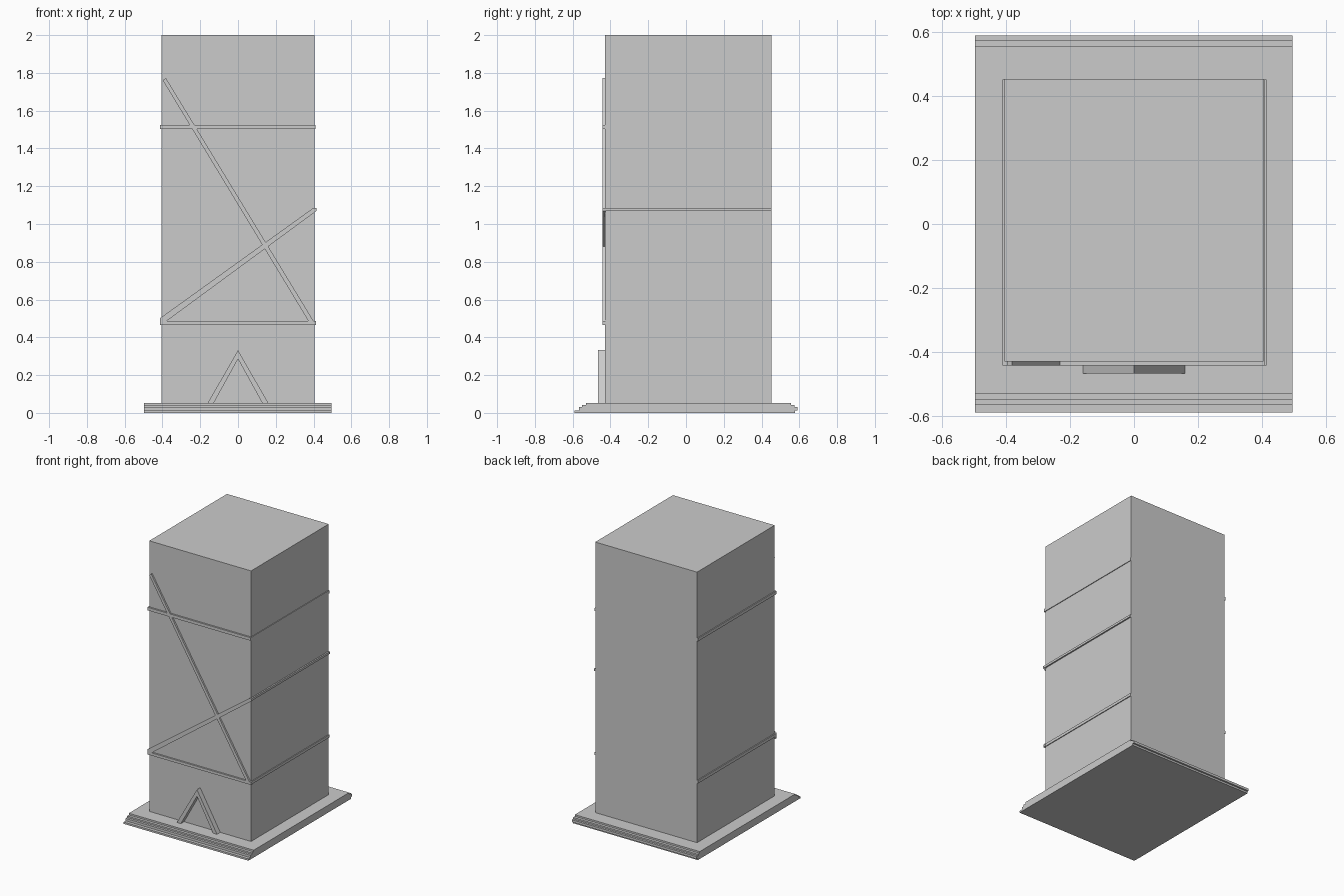
import bpy, bmesh

if "Cube" in bpy.data.objects:
    bpy.data.objects.remove(bpy.data.objects["Cube"])


def make(name, bm):
    bmesh.ops.recalc_face_normals(bm, faces=bm.faces)
    mesh = bpy.data.meshes.new(name)
    bm.to_mesh(mesh)
    bm.free()
    ob = bpy.data.objects.new(name, mesh)
    bpy.context.collection.objects.link(ob)
    return ob


def prism(name, pts, y0, y1):
    """Outline in x-z pushed from y0 to y1."""
    bm = bmesh.new()
    face = bm.faces.new([bm.verts.new((x, y0, z)) for x, z in pts])
    ext = bmesh.ops.extrude_face_region(bm, geom=[face])["geom"]
    moved = [v for v in ext if isinstance(v, bmesh.types.BMVert)]
    bmesh.ops.translate(bm, verts=moved, vec=(0, y1 - y0, 0))
    return make(name, bm)


def box(name, x0, x1, y0, y1, z0, z1):
    return prism(name, [(x0, z0), (x1, z0), (x1, z1), (x0, z1)], y0, y1)


# Tower block
W, FRONT, BACK = 0.405, -0.43, 0.453
box("tower_body", -W, W, FRONT, BACK, 0.05, 2.0)

# Stepped plinth: layers recede only at front and back
layers = [(-0.59, 0.577, 0.0, 0.013), (-0.567, 0.59, 0.013, 0.03),
          (-0.55, 0.575, 0.03, 0.041), (-0.53, 0.555, 0.041, 0.053)]
for i, (y0, y1, z0, z1) in enumerate(layers):
    box(f"plinth_step_{i + 1}", -0.498, 0.496, y0, y1, z0, z1)

# Front strips: two level bands and two crossing diagonals
F0 = -0.442
box("front_band_upper", -0.412, 0.41, F0, FRONT + 0.005, 1.503, 1.525)
box("front_band_lower", -0.412, 0.414, F0, FRONT + 0.005, 0.466, 0.486)
prism("front_diagonal_steep",
      [(-0.398, 1.76), (0.385, 0.466), (0.405, 0.478), (-0.382, 1.773)],
      F0, FRONT + 0.005)
prism("front_diagonal_shallow",
      [(-0.412, 0.486), (-0.40, 0.47), (0.414, 1.068), (0.414, 1.086), (0.40, 1.086),
       (-0.412, 0.502)],
      F0, FRONT + 0.005)

# Side strips
for side, bands in ((1, [(0.466, 0.486, 0.411), (1.07, 1.086, 0.415), (1.503, 1.525, 0.41)]),
                    (-1, [(0.48, 0.502, 0.412), (1.503, 1.525, 0.412)])):
    for z0, z1, reach in bands:
        xs = sorted((side * (W - 0.005), side * reach))
        box("right_band" if side > 0 else "left_band", *xs, F0, BACK - 0.001, z0, z1)

# Triangular door frame, open in the middle
prism("door_frame",
      [(-0.16, 0.053), (-0.128, 0.053), (0, 0.285), (0.128, 0.053),
       (0.16, 0.053), (0, 0.332)], -0.467, FRONT)
